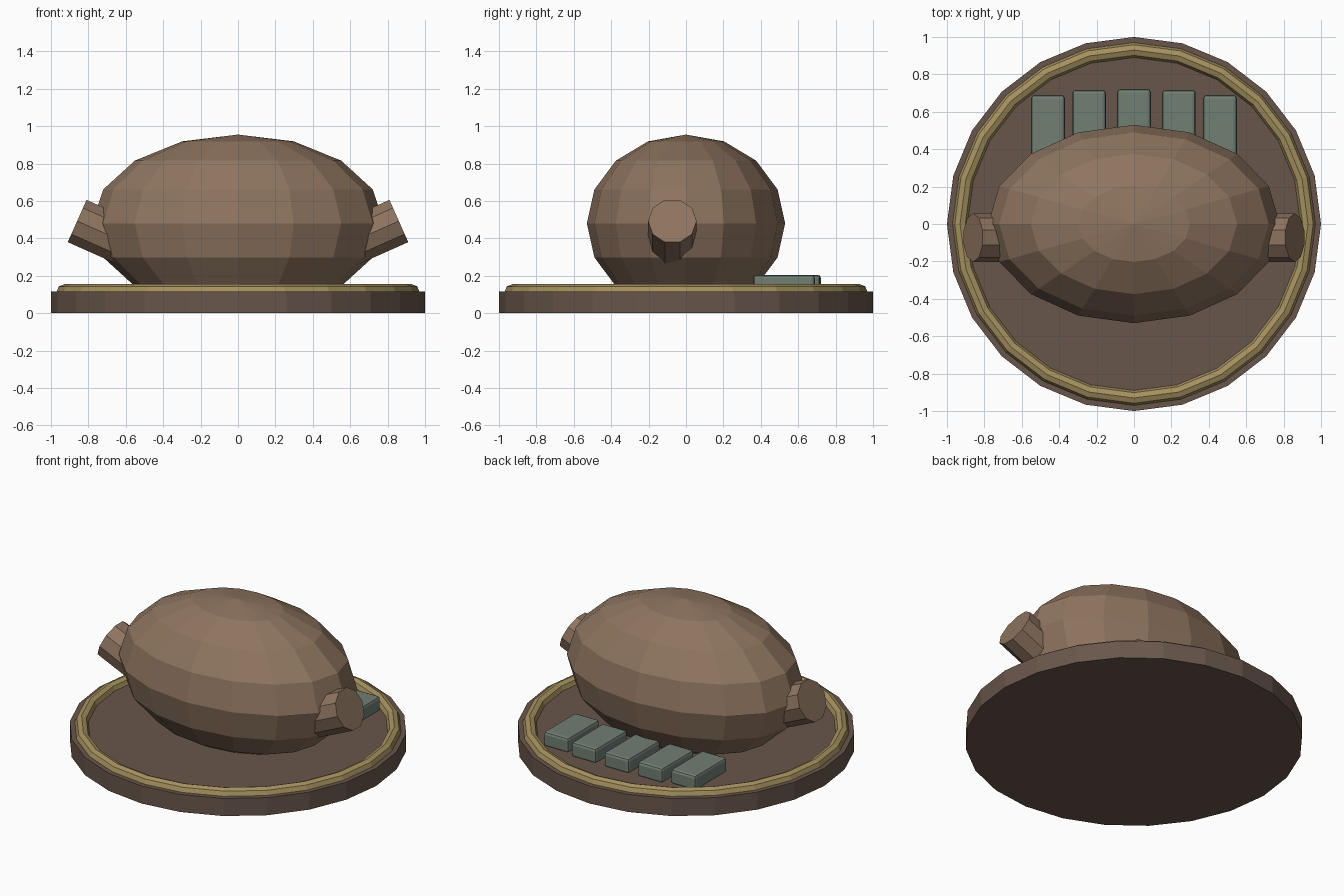
import bpy
from math import radians, cos, sin

if "Cube" in bpy.data.objects:
    bpy.data.objects.remove(bpy.data.objects["Cube"])


def material(name, rgb):
    m = bpy.data.materials.new(name)
    m.diffuse_color = (*rgb, 1)
    m.use_nodes = True
    m.node_tree.nodes["Principled BSDF"].inputs["Base Color"].default_value = m.diffuse_color
    return m


BROWN = material("brown", (0.27, 0.175, 0.115))
DARK = material("dark_brown", (0.14, 0.094, 0.07))
GOLD = material("brass", (0.38, 0.285, 0.115))
TEAL = material("grey_green", (0.165, 0.21, 0.175))


def finish(name, mat):
    ob = bpy.context.object
    ob.name = name
    ob.data.materials.append(mat)
    return ob


# Round base plate
bpy.ops.mesh.primitive_cylinder_add(vertices=24, radius=1, depth=0.115, location=(0, 0, 0.0575))
finish("base_plate", DARK)

# Rim ring sunk into the plate
bpy.ops.mesh.primitive_torus_add(major_segments=24, minor_segments=8, major_radius=0.93,
                                 minor_radius=0.04, location=(0, 0, 0.115))
finish("rim_ring", GOLD)

# Faceted egg-shaped body
bpy.ops.mesh.primitive_uv_sphere_add(segments=16, ring_count=8, radius=1, location=(0, 0, 0.48))
body = finish("body", BROWN)
body.scale = (0.78, 0.53, 0.475)

# Stubs on both sides, tilted upward
tilt, length = radians(24), 0.3
for side, label in ((1, "right"), (-1, "left")):
    x = side * (0.86 - cos(tilt) * length / 2)
    z = 0.493 - sin(tilt) * length / 2
    bpy.ops.mesh.primitive_cylinder_add(vertices=10, radius=0.13, depth=length,
                                        location=(x, -0.073, z),
                                        rotation=(0, side * (radians(90) - tilt), 0))
    finish(label + "_stub", BROWN)

# Row of bevelled blocks along the back
for i, (x, y) in enumerate(((-0.46, 0.525), (-0.24, 0.552), (0, 0.557), (0.24, 0.552), (0.46, 0.525))):
    bpy.ops.mesh.primitive_cube_add(size=1, location=(x, y, 0.155))
    block = finish(f"back_block_{i + 1}", TEAL)
    block.scale = (0.18, 0.33, 0.1)
    bpy.ops.object.transform_apply(location=False, rotation=False, scale=True)
    bevel = block.modifiers.new("bevel", 'BEVEL')
    bevel.width = 0.018
    bevel.segments = 2
